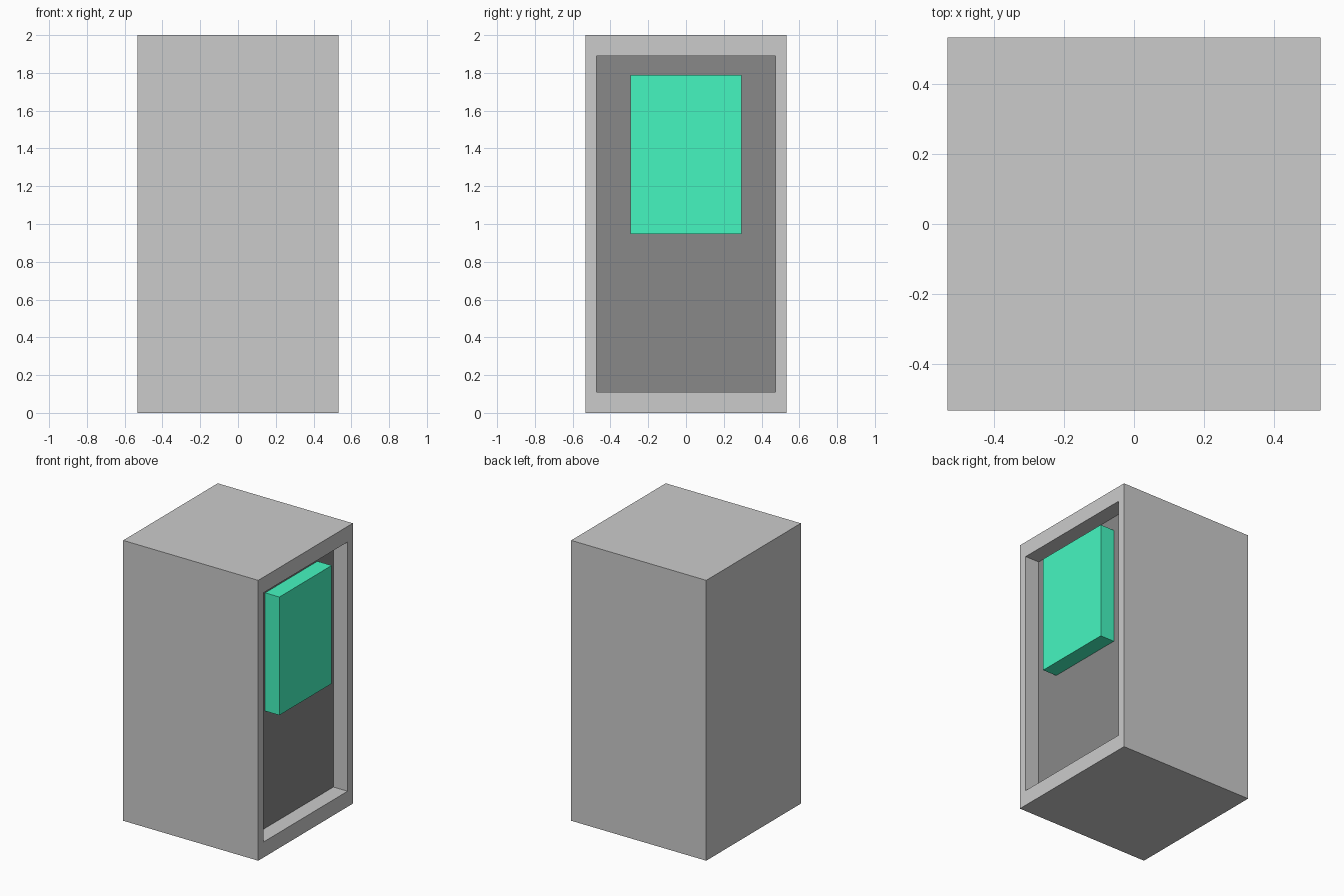
import bpy, bmesh
from mathutils import Vector, Matrix

if "Cube" in bpy.data.objects:
    bpy.data.objects.remove(bpy.data.objects["Cube"])

W, H = 1.066, 2.0          # cabinet width/depth and height
DEPTH = 0.112              # recess depth
HALF = W / 2


def material(name, rgb):
    mat = bpy.data.materials.new(name)
    mat.diffuse_color = (*rgb, 1)
    mat.use_nodes = True
    mat.node_tree.nodes["Principled BSDF"].inputs["Base Color"].default_value = mat.diffuse_color
    return mat


def box_bmesh(size, centre):
    bm = bmesh.new()
    bmesh.ops.create_cube(bm, size=1)
    bmesh.ops.scale(bm, vec=size, verts=bm.verts)
    bmesh.ops.translate(bm, vec=centre, verts=bm.verts)
    return bm


def finish(name, bm, mats):
    mesh = bpy.data.meshes.new(name)
    bm.to_mesh(mesh)
    bm.free()
    for mat in mats:
        mesh.materials.append(mat)
    obj = bpy.data.objects.new(name, mesh)
    bpy.context.collection.objects.link(obj)
    return obj


grey = material("cabinet_grey", (0.8, 0.8, 0.8))
dark = material("recess_dark", (0.25, 0.25, 0.25))
green = material("screen_green", (0.06, 0.92, 0.53))

# Cabinet: box whose right face is framed and pushed in, with a dark back panel
bm = box_bmesh((W, W, H), (0, 0, H / 2))
bm.faces.ensure_lookup_table()
panel = max(bm.faces, key=lambda f: f.calc_center_median().x)
bmesh.ops.inset_region(bm, faces=[panel], thickness=0.02)
for v in panel.verts:
    v.co = Vector((HALF, 0.474 if v.co.y > 0 else -0.474,
                   1.889 if v.co.z > 1 else 0.111))
back = bmesh.ops.extrude_discrete_faces(bm, faces=[panel])["faces"][0]
bmesh.ops.translate(bm, vec=(-DEPTH, 0, 0), verts=back.verts)
back.material_index = 1
finish("cabinet", bm, [grey, dark])

# Screen: block standing on the back panel, flush with the frame
z0, z1 = 0.947, 1.79
bm = box_bmesh((DEPTH, 0.59, z1 - z0), (HALF - DEPTH / 2, 0, (z0 + z1) / 2))
finish("screen", bm, [green])
